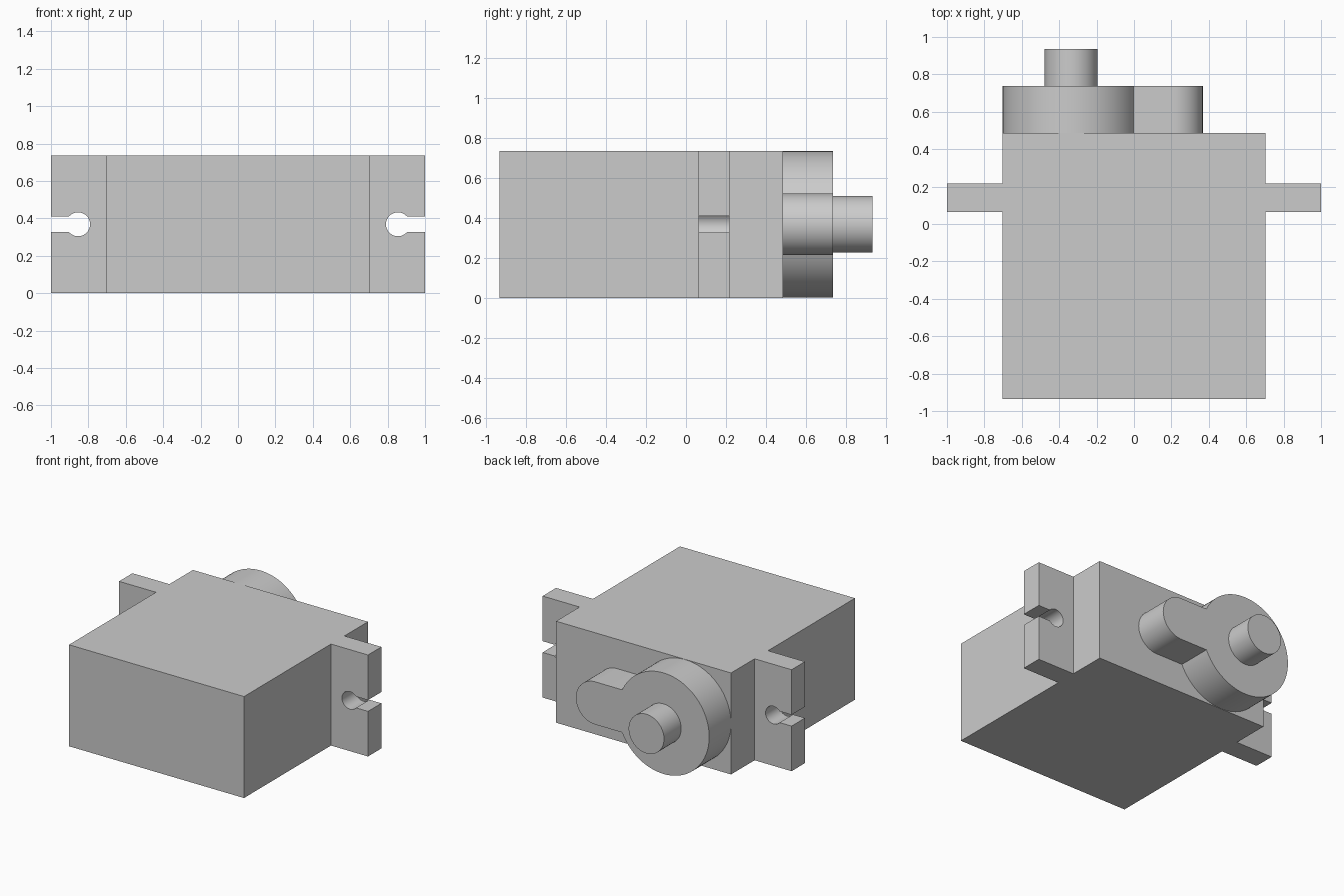
import bpy
import bmesh
from math import sin, cos, pi, asin, radians
from mathutils import Vector

if "Cube" in bpy.data.objects:
    bpy.data.objects.remove(bpy.data.objects["Cube"])

grey = bpy.data.materials.new("light grey plastic")
grey.use_nodes = True
GREY = (0.6, 0.6, 0.6, 1)
grey.diffuse_color = GREY
grey.node_tree.nodes["Principled BSDF"].inputs["Base Color"].default_value = GREY

HEIGHT = 0.737
MID = HEIGHT / 2


def arc(cx, cz, r, start, end, steps):
    """Points along an arc, both ends included."""
    return [(cx + r * cos(start + (end - start) * i / steps),
             cz + r * sin(start + (end - start) * i / steps)) for i in range(steps + 1)]


def prism(name, points, direction):
    """Closed solid made by extruding a flat outline."""
    bm = bmesh.new()
    face = bm.faces.new([bm.verts.new(p) for p in points])
    top = bmesh.ops.extrude_face_region(bm, geom=[face], use_keep_orig=True)
    moved = [v for v in top["geom"] if isinstance(v, bmesh.types.BMVert)]
    bmesh.ops.translate(bm, verts=moved, vec=Vector(direction))
    bmesh.ops.recalc_face_normals(bm, faces=bm.faces)
    mesh = bpy.data.meshes.new(name)
    bm.to_mesh(mesh)
    bm.free()
    mesh.materials.append(grey)
    obj = bpy.data.objects.new(name, mesh)
    bpy.context.collection.objects.link(obj)
    return obj


def prism_y(name, outline, y0, y1):
    return prism(name, [(x, y0, z) for x, z in outline], (0, y1 - y0, 0))


def select_only(obj):
    bpy.ops.object.select_all(action='DESELECT')
    obj.select_set(True)
    bpy.context.view_layer.objects.active = obj


# Case with a mounting ear on each side, as one outline
half = [(0.703, -0.935), (0.703, 0.063), (1, 0.063), (1, 0.217), (0.703, 0.217), (0.703, 0.487)]
outline = half + [(-x, y) for x, y in reversed(half)]
case = prism("case_with_ears", [(x, y, 0) for x, y in outline], (0, 0, HEIGHT))

# Keyhole slots through the ears
SLOT, HOLE = 0.041, 0.064
a = asin(SLOT / HOLE)
keyhole = arc(0.855, MID, HOLE, a, 2 * pi - a, 40) + [(1.1, MID - SLOT), (1.1, MID + SLOT)]
for side in (1, -1):
    cutter = prism_y("slot_cutter", [(side * x, z) for x, z in keyhole], 0, 0.3)
    cutter.hide_render = True
    cut = case.modifiers.new("slot", 'BOOLEAN')
    cut.operation = 'DIFFERENCE'
    cut.solver = 'EXACT'
    cut.object = cutter
    select_only(case)
    bpy.ops.object.modifier_apply(modifier=cut.name)
    bpy.data.objects.remove(cutter)

# Gear housing: large disc merging into a rounded arm
DISC_X, DISC_R, ARM_X, ARM_R = -0.336, 0.367, 0.213, 0.155
b = asin(ARM_R / DISC_R)
housing_outline = (arc(DISC_X, MID, DISC_R, b, 2 * pi - b, 80)
                   + arc(ARM_X, MID, ARM_R, -pi / 2, pi / 2, 32))
housing = prism_y("gear_housing", housing_outline, 0.487, 0.738)

# Output shaft
shaft = prism_y("output_shaft", arc(DISC_X, MID, 0.142, 0, 2 * pi, 64)[:-1], 0.738, 0.935)

for obj in (case, housing, shaft):
    select_only(obj)
    bpy.ops.object.shade_smooth_by_angle(angle=radians(30))
